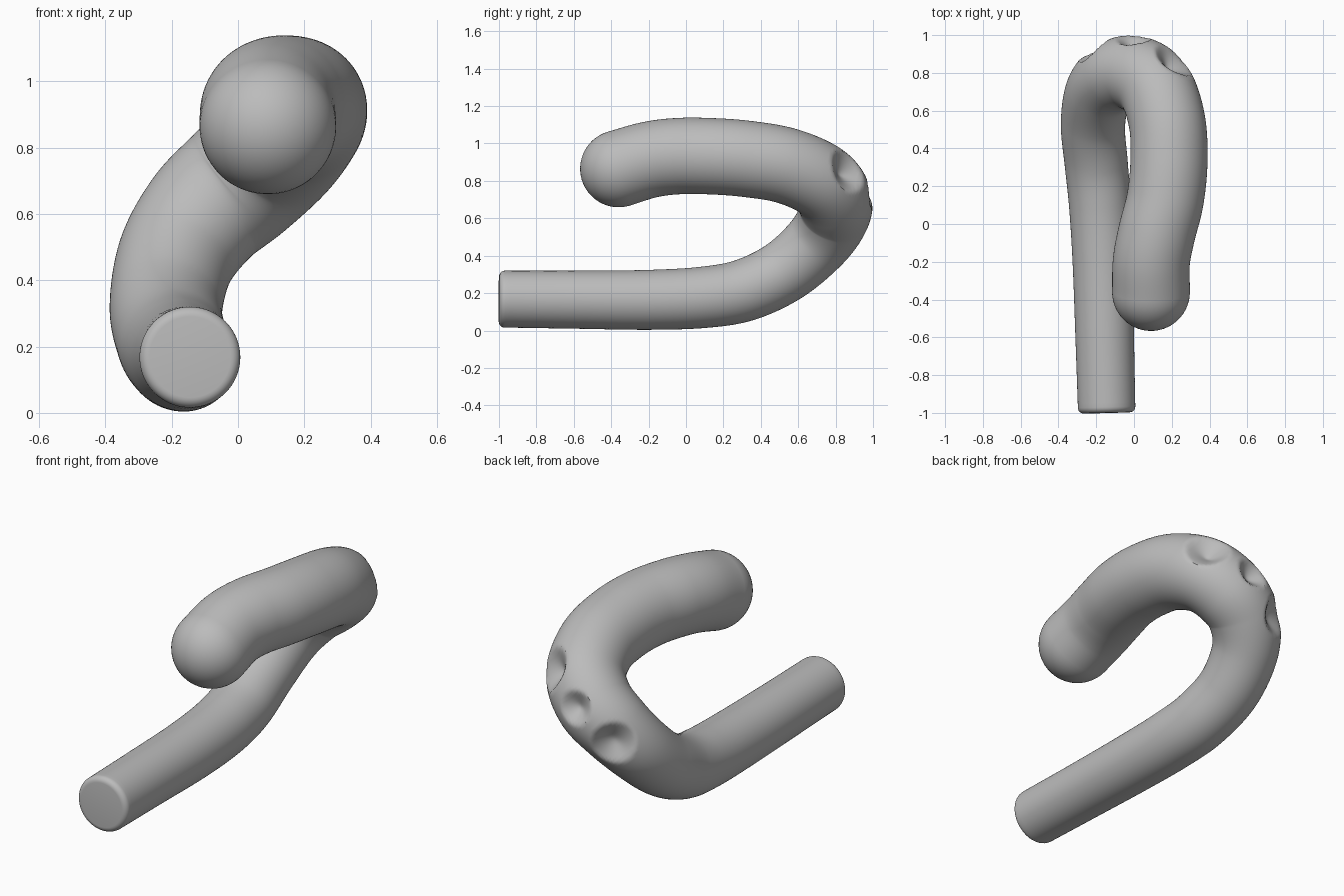
import bpy, bmesh, math
from mathutils import Vector

if "Cube" in bpy.data.objects:
    bpy.data.objects.remove(bpy.data.objects["Cube"])

SIDES, STEPS, CAP = 96, 16, 14

# Centre line and radius, from the flat end to the round end
path = [Vector(p) for p in (
    (-.145, -.97, .168, .152), (-.155, -.6, .165, .155), (-.165, -.2, .164, .16),
    (-.18, .1, .178, .164), (-.2, .32, .218, .167), (-.217, .53, .32, .17),
    (-.185, .7, .47, .178), (-.1, .785, .6, .19), (.01, .795, .7, .2),
    (.115, .72, .8, .203), (.175, .54, .88, .203), (.185, .33, .917, .204),
    (.165, .13, .932, .204), (.12, -.05, .932, .204), (.092, -.2, .912, .204),
    (.09, -.36, .865, .206))]

# Finger holes: centre, radius, depth
holes = [((.22, .87, .86), .12, .085),
         ((.0, .97, .74), .09, .07),
         ((-.19, .91, .58), .115, .08)]


def spline(a, b, c, d, t):
    return (b * 2 + (c - a) * t + (a * 2 - b * 5 + c * 4 - d) * t * t
            + (b * 3 - a - c * 3 + d) * t ** 3) / 2


def sample_path():
    ends = [path[0] * 2 - path[1]] + path + [path[-1] * 2 - path[-2]]
    out = [spline(*ends[i:i + 4], s / STEPS)
           for i in range(len(path) - 1) for s in range(STEPS)]
    return out + [path[-1]]


def build_rings():
    pts = sample_path()
    mids = [p.to_3d() for p in pts]
    dirs = [(mids[min(i + 1, len(mids) - 1)] - mids[max(i - 1, 0)]).normalized()
            for i in range(len(mids))]
    rings = []
    # Flat end with a small rounded rim
    r, bevel = pts[0].w, .03
    for i in range(6):
        a = math.pi / 2 * i / 6
        rings.append((mids[0] - dirs[0] * bevel * math.cos(a),
                      dirs[0], r - bevel + bevel * math.sin(a)))
    rings += [(m, d, p.w) for m, d, p in zip(mids, dirs, pts)]
    # Round end
    r = pts[-1].w
    for i in range(1, CAP):
        a = math.pi / 2 * i / CAP
        rings.append((mids[-1] + dirs[-1] * r * math.sin(a), dirs[-1], r * math.cos(a)))
    return rings, mids[-1] + dirs[-1] * r


def press_holes(co, mid):
    inward = (mid - co).normalized()
    push = 0
    for centre, radius, depth in holes:
        d = (co - Vector(centre)).length / radius
        if d < 1:
            push = max(push, depth * (1 - d ** 1.6))
    return co + inward * push


def build_tube(name, material):
    bm = bmesh.new()
    rings, tip = build_rings()
    side = Vector((1, 0, 0))
    loops = []
    for mid, axis, r in rings:
        side = (side - axis * side.dot(axis)).normalized()
        up = axis.cross(side)
        loop = []
        for k in range(SIDES):
            a = math.tau * k / SIDES
            co = mid + (side * math.cos(a) + up * math.sin(a)) * r
            loop.append(bm.verts.new(press_holes(co, mid)))
        loops.append(loop)
    for lo, hi in zip(loops, loops[1:]):
        for k in range(SIDES):
            n = (k + 1) % SIDES
            bm.faces.new((lo[k], lo[n], hi[n], hi[k]))
    bm.faces.new(loops[0][::-1])
    top = bm.verts.new(tip)
    for k in range(SIDES):
        bm.faces.new((loops[-1][k], loops[-1][(k + 1) % SIDES], top))
    bmesh.ops.recalc_face_normals(bm, faces=bm.faces)
    mesh = bpy.data.meshes.new(name)
    bm.to_mesh(mesh)
    bm.free()
    mesh.materials.append(material)
    obj = bpy.data.objects.new(name, mesh)
    bpy.context.collection.objects.link(obj)
    return obj


def make_material(name, colour):
    mat = bpy.data.materials.new(name)
    mat.use_nodes = True
    mat.diffuse_color = colour
    mat.node_tree.nodes["Principled BSDF"].inputs["Base Color"].default_value = colour
    return mat


tube = build_tube("curved_handle", make_material("plain grey", (.5, .5, .5, 1)))
bpy.context.view_layer.objects.active = tube
tube.select_set(True)
bpy.ops.object.shade_smooth_by_angle(angle=math.radians(40))
